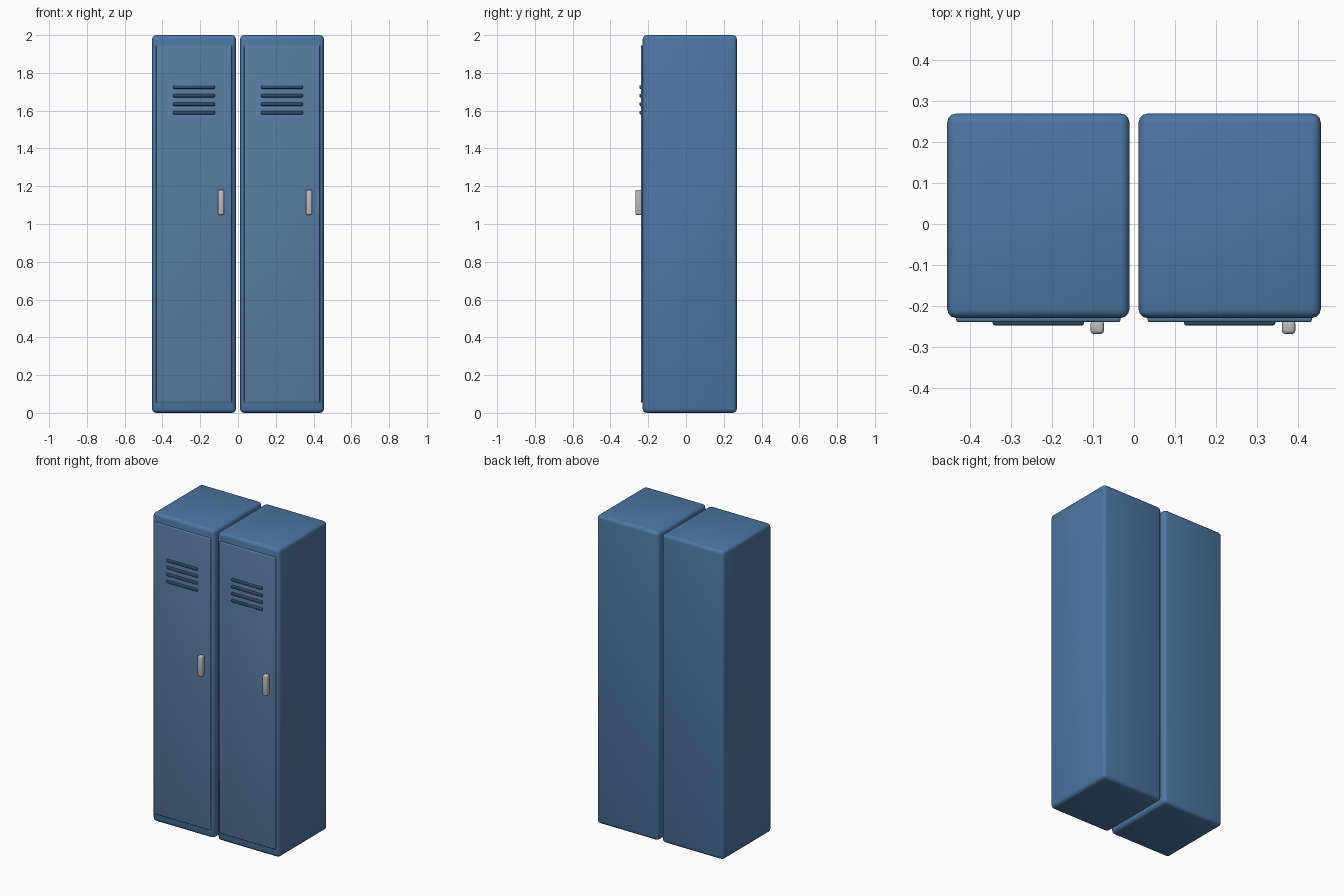
import bpy

if "Cube" in bpy.data.objects:
    bpy.data.objects.remove(bpy.data.objects["Cube"])


def material(name, rgb):
    mat = bpy.data.materials.new(name)
    mat.diffuse_color = (*rgb, 1)
    mat.use_nodes = True
    mat.node_tree.nodes["Principled BSDF"].inputs["Base Color"].default_value = mat.diffuse_color
    return mat


BODY = material("blue_paint", (0.075, 0.18, 0.36))
DOOR = material("door_paint", (0.10, 0.20, 0.36))
DARK = material("vent_dark", (0.03, 0.07, 0.13))
METAL = material("handle_metal", (0.50, 0.50, 0.52))


def rounded_box(name, x, y, z, size, bevel, mat, segments=3):
    bpy.ops.mesh.primitive_cube_add(size=1, location=(x, y, z))
    ob = bpy.context.object
    ob.name = name
    ob.scale = size
    bpy.ops.object.transform_apply(location=False, rotation=False, scale=True)
    mod = ob.modifiers.new("rounded_edges", 'BEVEL')
    mod.width = bevel
    mod.segments = segments
    ob.data.materials.append(mat)
    bpy.ops.object.shade_smooth()
    return ob


for side, cx in (("left", -0.233), ("right", 0.233)):
    # Cabinet
    rounded_box(f"{side}_cabinet", cx, 0.02, 1.0, (0.444, 0.498, 2.0), 0.022, BODY)
    # Raised door panel
    rounded_box(f"{side}_door", cx, -0.228, 1.0, (0.40, 0.022, 1.892), 0.0055, DOOR)
    # Vent slats
    for i in range(4):
        rounded_box(f"{side}_vent_{i + 1}", cx, -0.2385, 1.589 + i * 0.0453,
                    (0.222, 0.017, 0.018), 0.005, DARK, 2)
    # Handle
    rounded_box(f"{side}_handle", cx + 0.1435, -0.251, 1.114,
                (0.033, 0.034, 0.133), 0.009, METAL)
